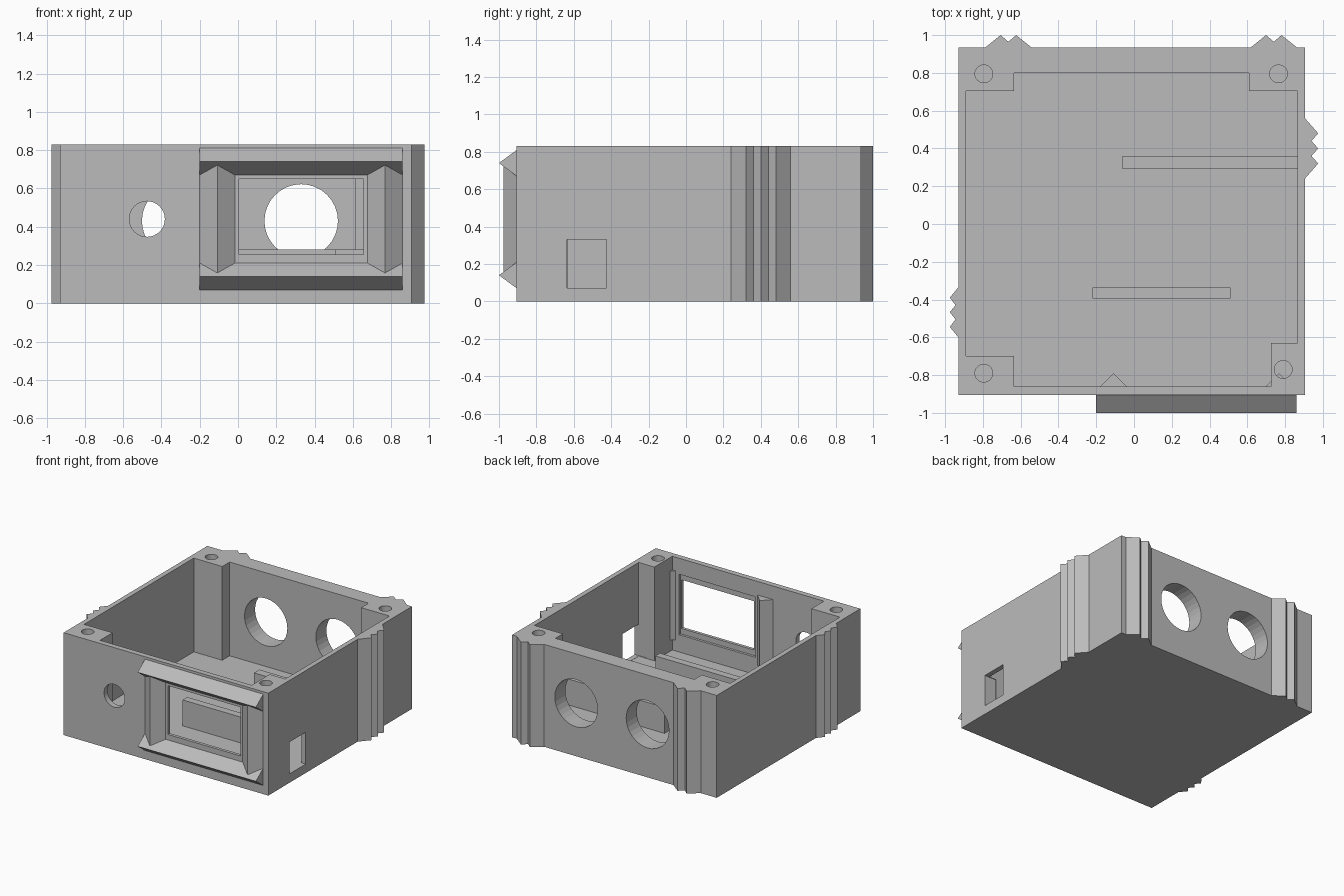
import bpy, bmesh
from mathutils import Vector

cube = bpy.data.objects.get("Cube")
if cube:
    bpy.data.objects.remove(cube, do_unlink=True)

grey = bpy.data.materials.new("plain_grey")
grey.use_nodes = True
colour = (0.5, 0.5, 0.5, 1)
grey.diffuse_color = colour
grey.node_tree.nodes["Principled BSDF"].inputs["Base Color"].default_value = colour

# Extrusion directions: how a 2D profile point (a, b) and depth d map to space
AXES = {"x": lambda a, b, d: (d, a, b),
        "y": lambda a, b, d: (a, d, b),
        "z": lambda a, b, d: (a, b, d)}


def prism(name, profile, start, end, axis="z"):
    """Extrude a closed 2D profile along an axis."""
    place = AXES[axis]
    bm = bmesh.new()
    face = bm.faces.new([bm.verts.new(place(a, b, start)) for a, b in profile])
    new = bmesh.ops.extrude_face_region(bm, geom=[face])["geom"]
    offset = Vector(place(0, 0, end - start))
    bmesh.ops.translate(bm, vec=offset, verts=[v for v in new if isinstance(v, bmesh.types.BMVert)])
    bmesh.ops.recalc_face_normals(bm, faces=bm.faces)
    mesh = bpy.data.meshes.new(name)
    bm.to_mesh(mesh)
    bm.free()
    mesh.materials.append(grey)
    obj = bpy.data.objects.new(name, mesh)
    bpy.context.scene.collection.objects.link(obj)
    return obj


def box(name, x, y, z):
    return prism(name, [(x[0], y[0]), (x[1], y[0]), (x[1], y[1]), (x[0], y[1])], *z)


def cylinder(name, a, b, radius, start, end, axis):
    bm = bmesh.new()
    ring = bmesh.ops.create_circle(bm, segments=32, radius=radius)["verts"]
    points = [(a + v.co.x, b + v.co.y) for v in ring]
    bm.free()
    return prism(name, points, start, end, axis)


HEIGHT, FLOOR = 0.83, 0.07
LEFT, RIGHT, FRONT, BACK = -0.93, 0.905, -0.905, 0.935

# Case with ridged grips in its outer outline
outline = [(LEFT, FRONT), (RIGHT, FRONT),
           (RIGHT, 0.24), (0.975, 0.32), (0.94, 0.36), (0.975, 0.4),
           (0.94, 0.44), (0.975, 0.48), (RIGHT, 0.56), (RIGHT, BACK)]
for centre in (0.74, -0.665):
    outline += [(centre + dx, y) for dx, y in
                ((0.122, BACK), (0.041, 1), (0, 0.965), (-0.041, 1), (-0.122, BACK))]
outline += [(LEFT, BACK), (LEFT, -0.335), (-0.975, -0.39), (-0.945, -0.43),
            (-0.975, -0.467), (-0.945, -0.505), (-0.975, -0.545), (LEFT, -0.6)]
case = prism("case", outline, 0, HEIGHT)

# Cavity that leaves the floor, walls and corner posts
cavity = [(-0.89, 0.705), (-0.635, 0.705), (-0.635, 0.8), (0.61, 0.8),
          (0.61, 0.705), (0.865, 0.705), (0.865, -0.63), (0.725, -0.63),
          (0.725, -0.86), (-0.635, -0.86), (-0.635, -0.7), (-0.89, -0.7)]
cutters = [prism("cavity_cutter", cavity, FLOOR, 1),
           box("screen_cutter", (0.005, 0.655), (-1, -0.8), (0.255, 0.65)),
           box("screen_recess_cutter", (-0.02, 0.665), (-0.88, -0.8), (0.21, 0.7)),
           box("side_port_cutter", (0.8, 1), (-0.635, -0.425), (FLOOR + 0.002, 0.33)),
           cylinder("knob_cutter", -0.475, 0.44, 0.093, -1, -0.8, "y")]
# Round openings at the back
for x in (0.33, -0.31):
    cutters.append(cylinder("round_cutter", x, 0.43, 0.192, 0.75, 1.1, "y"))
# Blind screw holes in the posts
for x, y in ((-0.795, 0.795), (0.765, 0.795), (-0.795, -0.79), (0.79, -0.77)):
    cutters.append(cylinder("screw_cutter", x, y, 0.047, 0.4, 1, "z"))

for cutter in cutters:
    cutter.hide_render = True
    mod = case.modifiers.new(cutter.name, "BOOLEAN")
    mod.operation, mod.solver, mod.object = "DIFFERENCE", "EXACT", cutter

# Bake the cuts and drop the cutters
graph = bpy.context.evaluated_depsgraph_get()
cut_mesh = bpy.data.meshes.new_from_object(case.evaluated_get(graph))
case.modifiers.clear()
case.data = cut_mesh
for cutter in cutters:
    bpy.data.objects.remove(cutter, do_unlink=True)

# Board supports standing on the floor
box("front_support", (-0.22, 0.51), (-0.395, -0.335), (FLOOR - 0.01, 0.28))
box("back_support", (-0.06, 0.87), (0.29, 0.36), (FLOOR - 0.01, 0.28))

# Bevelled frame bars around the screen
for name, z in (("lower_frame_bar", 0.14), ("upper_frame_bar", 0.74)):
    prism(name, [(FRONT, z - 0.07), (-1, z), (FRONT, z + 0.07)], -0.2, 0.86, "x")
for name, x in (("right_frame_bar", -0.108), ("left_frame_bar", 0.768)):
    prism(name, [(x - 0.092, FRONT), (x, -0.975), (x + 0.092, FRONT)], 0.14, 0.74)
    # Ridge of the same bar on the inside of the wall
    prism(name + "_inner_ridge", [(x - 0.08, -0.87), (x + 0.08, -0.87), (x, -0.79)], 0.16, 0.72)
